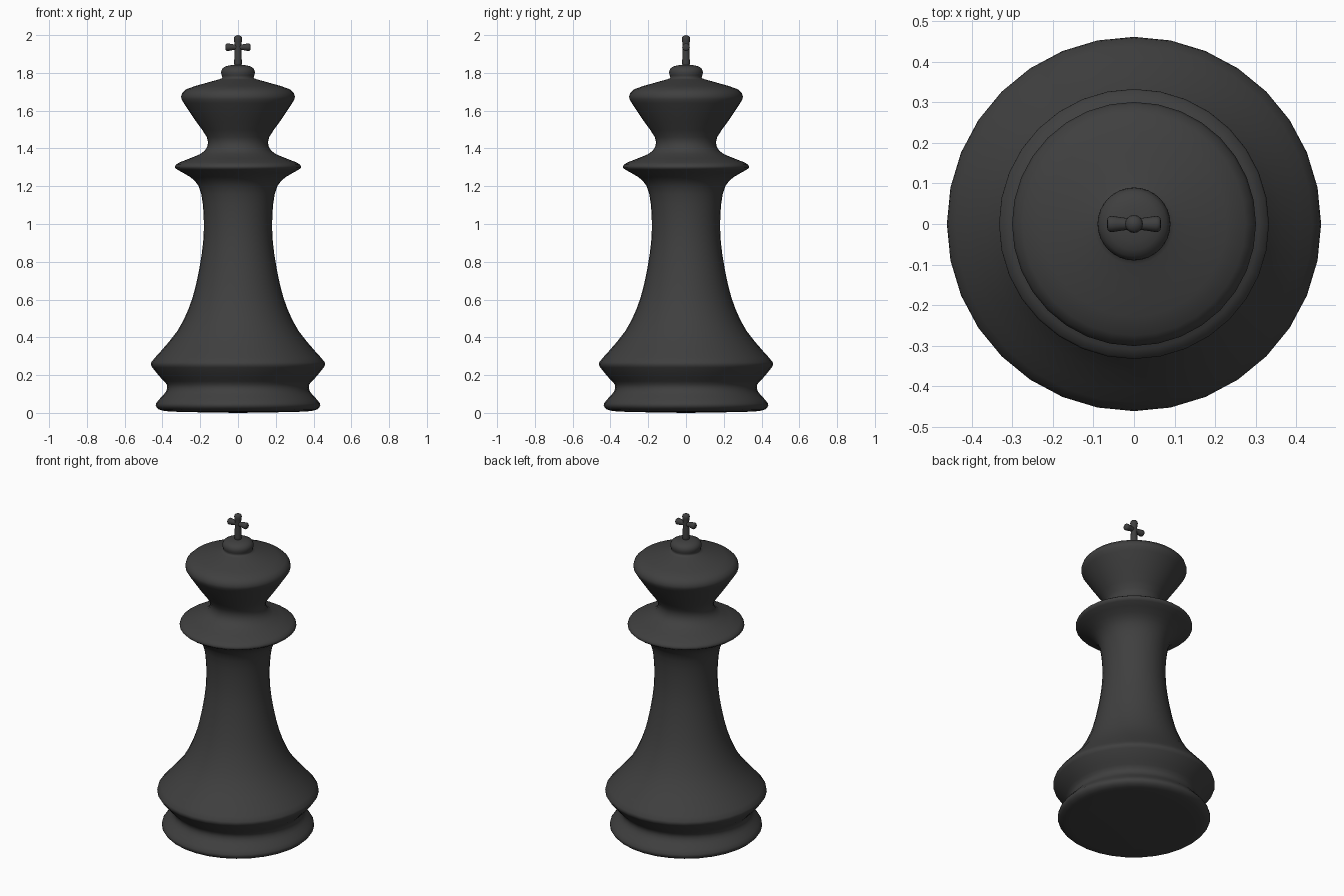
import bpy, bmesh, math
from mathutils import Matrix, Vector

if "Cube" in bpy.data.objects:
    bpy.data.objects.remove(bpy.data.objects["Cube"])


def smooth_profile(pts, steps):
    """Catmull-Rom through the (radius, height) points."""
    p = [Vector(q) for q in pts]
    p = [p[0]] + p + [p[-1]]
    out = []
    for i in range(1, len(p) - 2):
        a, b, c, d = p[i - 1:i + 3]
        for s in range(steps):
            t = s / steps
            out.append(0.5 * (2 * b + (c - a) * t + (2 * a - 5 * b + 4 * c - d) * t * t
                              + (3 * b - a - 3 * c + d) * t ** 3))
    out.append(p[-1])
    return out


def lathe(name, pts, sides, steps=2, matrix=Matrix()):
    """Revolve a profile whose first and last points lie on the axis."""
    prof = smooth_profile(pts, steps)
    bm = bmesh.new()
    vs = [bm.verts.new((max(r, 0), 0, z)) for r, z in prof]
    edges = [bm.edges.new(e) for e in zip(vs, vs[1:])]
    bmesh.ops.spin(bm, geom=vs + edges, axis=(0, 0, 1), cent=(0, 0, 0),
                   angle=math.tau, steps=sides, use_merge=True)
    bmesh.ops.remove_doubles(bm, verts=bm.verts, dist=0.0001)
    bmesh.ops.recalc_face_normals(bm, faces=bm.faces)
    bm.transform(matrix)
    mesh = bpy.data.meshes.new(name)
    bm.to_mesh(mesh)
    bm.free()
    mesh.polygons.foreach_set("use_smooth", [True] * len(mesh.polygons))
    mat = bpy.data.materials.get("black") or bpy.data.materials.new("black")
    mat.diffuse_color = (0.05, 0.05, 0.05, 1)
    mat.use_nodes = True
    mat.node_tree.nodes["Principled BSDF"].inputs["Base Color"].default_value = mat.diffuse_color
    mesh.materials.append(mat)
    obj = bpy.data.objects.new(name, mesh)
    bpy.context.collection.objects.link(obj)
    return obj


# Turned body: foot, waist, collar and head
lathe("body", [
    (0, 0), (0.3, 0.005), (0.40, 0.012), (0.43, 0.028), (0.434, 0.05),
    (0.405, 0.085), (0.38, 0.115), (0.377, 0.15), (0.41, 0.187),
    (0.453, 0.24), (0.459, 0.268), (0.41, 0.325), (0.32, 0.435),
    (0.26, 0.555), (0.222, 0.68), (0.192, 0.84), (0.181, 0.97),
    (0.186, 1.105), (0.208, 1.20), (0.255, 1.25), (0.322, 1.288),
    (0.333, 1.305), (0.31, 1.326), (0.20, 1.37), (0.163, 1.41),
    (0.165, 1.46), (0.22, 1.54), (0.287, 1.64), (0.301, 1.675),
    (0.275, 1.713), (0.175, 1.745), (0.10, 1.766), (0.083, 1.776),
    (0.09, 1.80), (0.08, 1.826), (0.045, 1.84), (0, 1.842)], 32)

# Upright of the finial
lathe("finial_stem", [(0, 1.82), (0.019, 1.82), (0.019, 1.90), (0.018, 1.95),
                      (0.022, 1.98), (0.016, 1.994), (0, 2.0)], 16)

# Crossbar, flared toward both ends
half = [(0.014, 0), (0.016, 0.03), (0.02, 0.055), (0.015, 0.065), (0, 0.067)]
bar = [(r, -z) for r, z in reversed(half[1:])] + half
lathe("finial_crossbar", bar, 16,
      matrix=Matrix.Translation((0, 0, 1.936)) @ Matrix.Rotation(math.pi / 2, 4, 'Y'))
